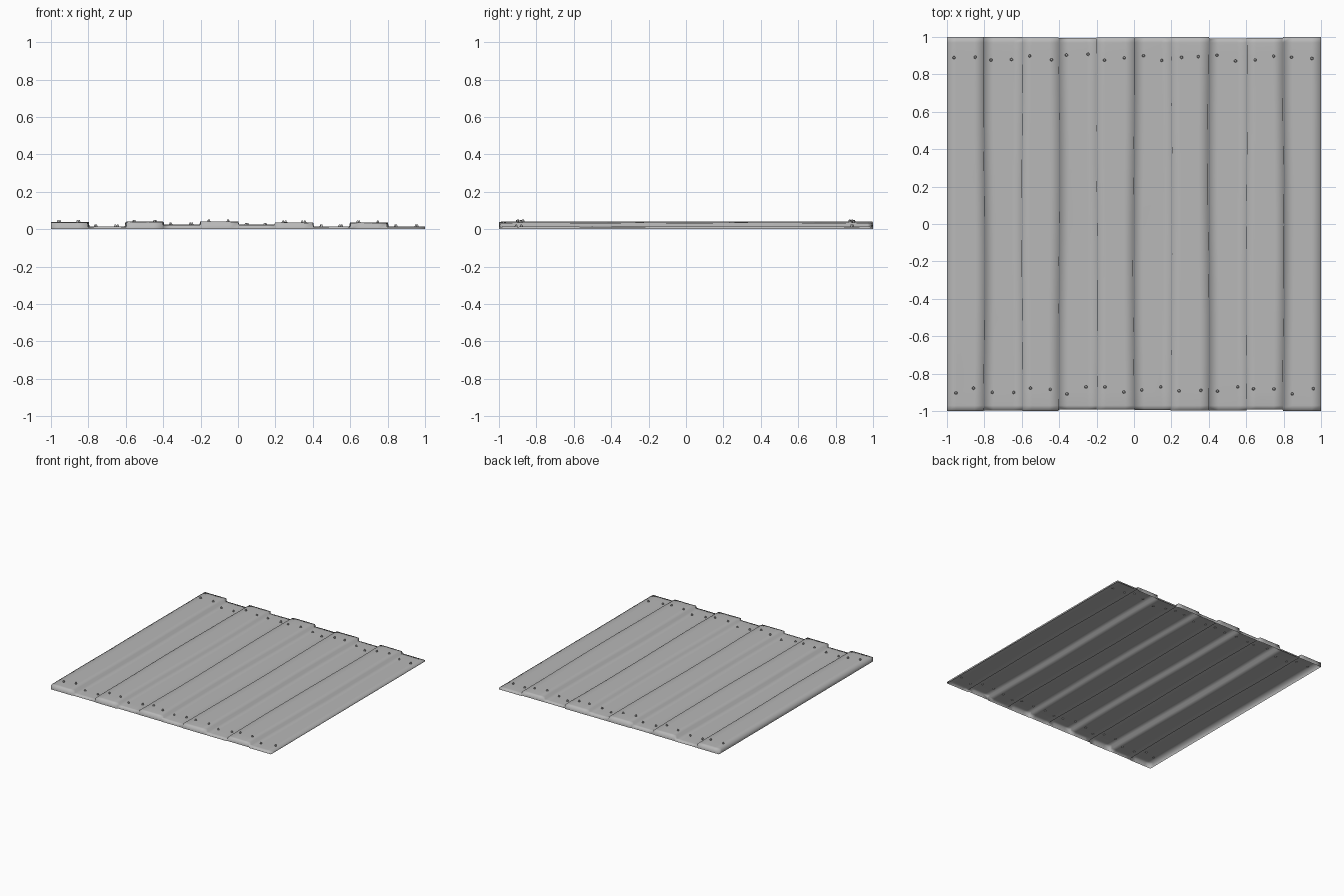
import bpy, bmesh, math, random

random.seed(4)
cube = bpy.data.objects.get("Cube")
if cube:
    bpy.data.objects.remove(cube)

# One weathered grey for everything
grey = bpy.data.materials.new("weathered grey")
grey.use_nodes = True
colour = (0.48, 0.48, 0.48, 1)
grey.diffuse_color = colour
grey.node_tree.nodes["Principled BSDF"].inputs["Base Color"].default_value = colour

HEIGHTS = [0.037, 0.014, 0.039, 0.024, 0.041, 0.023, 0.036, 0.014, 0.034, 0.013]
WIDTH = 0.2
ROWS = [-1, -0.97, -0.9, -0.75, -0.5, -0.25, 0, 0.25, 0.5, 0.75, 0.9, 0.97, 1]


def add_object(name, bm):
    mesh = bpy.data.meshes.new(name)
    bm.to_mesh(mesh)
    bm.free()
    mesh.materials.append(grey)
    for p in mesh.polygons:
        p.use_smooth = True
    obj = bpy.data.objects.new(name, mesh)
    bpy.context.collection.objects.link(obj)
    return obj


# Plank surface: an open shell with stepped boards and a skirt down to the ground
def joint_shift(k, y):
    if k in (0, len(HEIGHTS)):
        return 0
    return 0.004 * math.sin(3.1 * y + 2.3 * k)


bm = bmesh.new()
end_trim = [(random.uniform(0, 0.01), random.uniform(0, 0.008)) for _ in HEIGHTS]
end_trim[0] = end_trim[9] = (0, 0)
columns = []
for k, h in enumerate(HEIGHTS):
    x0 = -1 + k * WIDTH
    for part, inset in enumerate((0.002, 0.05, 0.15, 0.198)):
        if k == 0 and part == 0:
            inset = 0
        if k == 9 and part == 3:
            inset = WIDTH
        column = []
        for y in ROWS:
            shift = joint_shift(k if part < 2 else k + 1, y)
            z = h + random.uniform(-0.001, 0.001)
            if abs(y) > 0.99:
                z -= 0.002
                y -= math.copysign(end_trim[k][0 if y < 0 else 1], y)
            column.append(bm.verts.new((x0 + inset + shift, y, z)))
        columns.append(column)

for a, b in zip(columns, columns[1:]):
    for j in range(len(ROWS) - 1):
        bm.faces.new((a[j], b[j], b[j + 1], a[j + 1]))

# Skirt around the outside
rim = [e for e in bm.edges if e.is_boundary]
skirt = bmesh.ops.extrude_edge_only(bm, edges=rim)["geom"]
for v in skirt:
    if isinstance(v, bmesh.types.BMVert):
        v.co.z = 0
bmesh.ops.recalc_face_normals(bm, faces=bm.faces)
if sum(f.normal.z for f in bm.faces) < 0:
    bmesh.ops.reverse_faces(bm, faces=bm.faces)
add_object("plank_floor", bm)

# Nails: two raised heads at each end of every board
bm = bmesh.new()
for k, h in enumerate(HEIGHTS):
    for side in (-1, 1):
        for offset in (0.045, 0.15):
            x = -1 + k * WIDTH + offset + random.uniform(-0.01, 0.01)
            y = side * (0.89 + random.uniform(-0.02, 0.02))
            nail = bmesh.ops.create_cone(bm, cap_ends=True, segments=6,
                                         radius1=0.009, radius2=0.004, depth=0.012)
            bmesh.ops.translate(bm, verts=nail["verts"], vec=(x, y, h + 0.005))
add_object("nails", bm)
